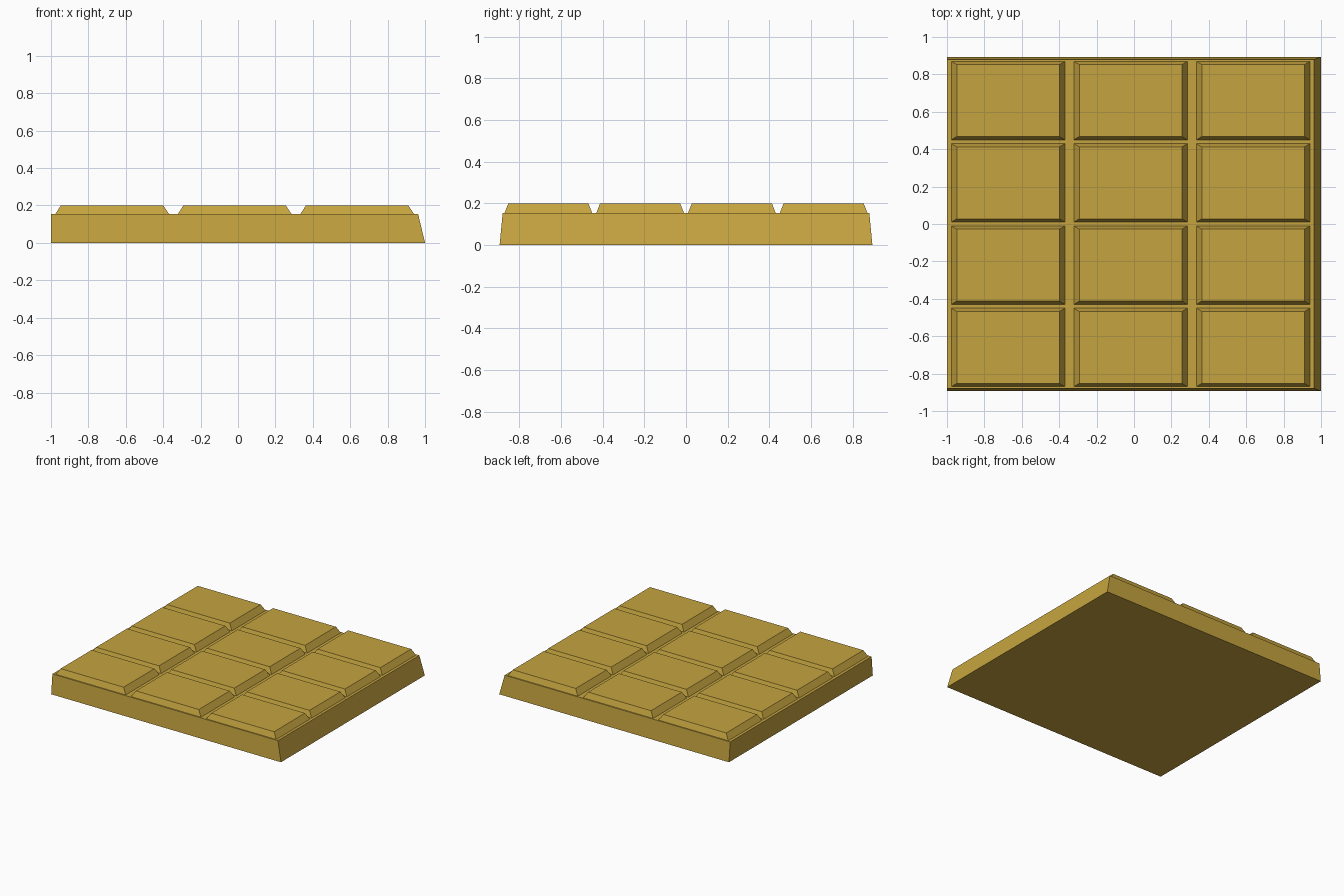
import bpy, bmesh

if "Cube" in bpy.data.objects:
    bpy.data.objects.remove(bpy.data.objects["Cube"])

gold = bpy.data.materials.new("golden_brown")
gold.diffuse_color = (0.56, 0.37, 0.05, 1)
gold.use_nodes = True
gold.node_tree.nodes["Principled BSDF"].inputs["Base Color"].default_value = gold.diffuse_color


def frustum(name, bottom, top, z0, z1):
    """Tapered block between two (x0, x1, y0, y1) rectangles."""
    bm = bmesh.new()
    bmesh.ops.create_cube(bm, size=2)
    for v in bm.verts:
        x0, x1, y0, y1 = top if v.co.z > 0 else bottom
        v.co = (x1 if v.co.x > 0 else x0,
                y1 if v.co.y > 0 else y0,
                z1 if v.co.z > 0 else z0)
    mesh = bpy.data.meshes.new(name)
    bm.to_mesh(mesh)
    bm.free()
    mesh.materials.append(gold)
    obj = bpy.data.objects.new(name, mesh)
    bpy.context.collection.objects.link(obj)
    return obj


BASE_Z, TOP_Z = 0.154, 0.20

# Slab: left end is straight (broken edge), other sides taper
frustum("slab", (-1, 1, -0.894, 0.894), (-1, 0.963, -0.879, 0.879), 0, BASE_Z)

# Raised segments, 3 columns by 4 rows
for col in range(3):
    for row in range(4):
        cx = -0.673 + 0.655 * col
        cy = -0.66 + 0.44 * row
        rect = lambda hx, hy: (cx - hx, cx + hx, cy - hy, cy + hy)
        frustum(f"segment_{col + 1}_{row + 1}",
                rect(0.304, 0.21), rect(0.274, 0.192), BASE_Z, TOP_Z)
